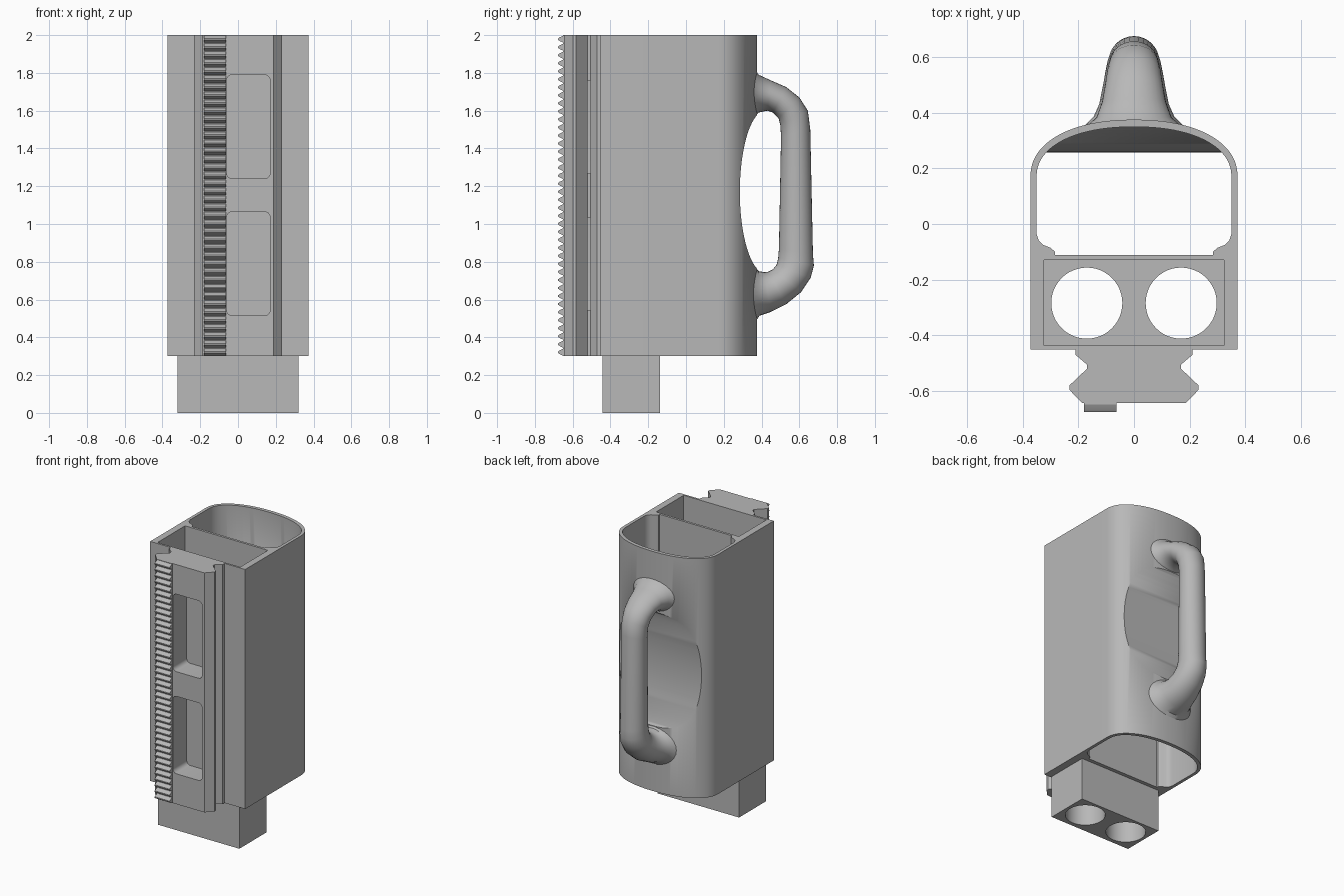
import bpy, bmesh, math

cube = bpy.data.objects.get("Cube")
if cube:
    bpy.data.objects.remove(cube, do_unlink=True)

grey = bpy.data.materials.new("plain grey")
grey.use_nodes = True
grey.diffuse_color = (0.48, 0.48, 0.48, 1)
for node in grey.node_tree.nodes:
    if node.type == 'BSDF_PRINCIPLED':
        node.inputs["Base Color"].default_value = grey.diffuse_color


def add_object(name, bm):
    bmesh.ops.recalc_face_normals(bm, faces=bm.faces)
    mesh = bpy.data.meshes.new(name)
    bm.to_mesh(mesh)
    bm.free()
    mesh.materials.append(grey)
    obj = bpy.data.objects.new(name, mesh)
    bpy.context.collection.objects.link(obj)
    return obj


def prism(name, points, low, high, axis='z'):
    """Extrude a 2D outline along one axis."""
    place = {'z': lambda u, v: (u, v, low),
             'x': lambda u, v: (low, u, v),
             'y': lambda u, v: (u, low, v)}[axis]
    bm = bmesh.new()
    face = bm.faces.new([bm.verts.new(place(u, v)) for u, v in points])
    ext = bmesh.ops.extrude_face_region(bm, geom=[face])
    move = [high - low if a == axis else 0 for a in 'xyz']
    bmesh.ops.translate(bm, vec=move, verts=[g for g in ext['geom'] if isinstance(g, bmesh.types.BMVert)])
    return add_object(name, bm)


def rect(u0, u1, v0, v1):
    return [(u0, v0), (u1, v0), (u1, v1), (u0, v1)]


def rounded_rect(u0, u1, v0, v1, r, n=6):
    corners = [(u1 - r, v1 - r), (u0 + r, v1 - r), (u0 + r, v0 + r), (u1 - r, v0 + r)]
    return [(cu + r * math.cos(a), cv + r * math.sin(a))
            for k, (cu, cv) in enumerate(corners)
            for a in [math.pi / 2 * (k + i / n) for i in range(n + 1)]]


def ellipse(cu, cv, ru, rv, n):
    return [(cu + ru * math.cos(2 * math.pi * i / n), cv + rv * math.sin(2 * math.pi * i / n))
            for i in range(n)]


def bowed_back(a, b, n=40):
    """Rounded back edge, from +x round to -x."""
    p = 2 / 2.2
    pts = []
    for i in range(n + 1):
        c, s = math.cos(math.pi * i / n), math.sin(math.pi * i / n)
        pts.append((math.copysign(a * abs(c) ** p, c), 0.17 + b * abs(s) ** p))
    return pts


def cut(target, *cutters):
    """Subtract the cutters and keep the plain mesh."""
    for c in cutters:
        mod = target.modifiers.new("cut", 'BOOLEAN')
        mod.operation, mod.solver, mod.object = 'DIFFERENCE', 'EXACT', c
    bpy.context.view_layer.update()
    graph = bpy.context.evaluated_depsgraph_get()
    mesh = bpy.data.meshes.new_from_object(target.evaluated_get(graph))
    target.modifiers.clear()
    target.data = mesh


BOTTOM, TOP = 0.3, 2.0

# Cutters: rear chamber with its inward bulge, front chamber, bores, hand recess
hand_recess = prism("hand_recess_cutter", ellipse(0.42, 1.17, 0.135, 0.43, 72), -0.6, 0.6, 'x')
recess_shell = prism("recess_shell_cutter", ellipse(0.42, 1.17, 0.163, 0.455, 72), -0.6, 0.6, 'x')
step = [(0.285, -0.112), (0.285, -0.1), (0.3, -0.086), (0.328, -0.075), (0.343, -0.06), (0.351, -0.035)]
chamber = step + bowed_back(0.351, 0.18) + [(-x, y) for x, y in reversed(step)]
rear_chamber = prism("rear_chamber_cutter", chamber, 0.2, 2.1)
cut(rear_chamber, recess_shell)
front_chamber = prism("front_chamber_cutter", rect(-0.325, 0.325, -0.438, -0.129), 0.33, 2.1)
bores = [prism("bore_cutter", ellipse(x, -0.285, 0.128, 0.128, 48), -0.1, 0.5) for x in (-0.17, 0.17)]
windows = [prism("window_cutter", rounded_rect(-0.06, 0.17, z0, z1, 0.03), -0.8, -0.49, 'y')
           for z0, z1 in ((0.515, 1.065), (1.24, 1.79))]

# Main housing
housing = prism("housing", [(-0.373, -0.452), (0.373, -0.452)] + bowed_back(0.373, 0.206), BOTTOM, TOP)
cut(housing, hand_recess, rear_chamber, front_chamber, *bores)

# Twin-bore plug underneath
plug = prism("bottom_plug", rect(-0.32, 0.32, -0.442, -0.138), 0, 0.31)
cut(plug, *bores)

# Dovetail rail with two pockets on the front
half = [(0.21, -0.445), (0.21, -0.472), (0.17, -0.506), (0.17, -0.522),
        (0.233, -0.582), (0.233, -0.597), (0.187, -0.645)]
rail = prism("front_rail", half + [(-x, y) for x, y in reversed(half)], BOTTOM, TOP)
cut(rail, *windows)

# Toothed rack beside the pockets
teeth = 40
pitch = (TOP - BOTTOM) / teeth
tooth = [(-0.65, 0.06), (-0.669, 0.27), (-0.677, 0.41), (-0.677, 0.59), (-0.669, 0.73), (-0.65, 0.94)]
comb = [(-0.64, BOTTOM), (-0.65, BOTTOM)]
comb += [(y, BOTTOM + (k + t) * pitch) for k in range(teeth) for y, t in tooth]
comb += [(-0.65, TOP), (-0.64, TOP)]
prism("tooth_rack", comb, -0.18, -0.063, 'x')

# Handle: elliptical sections given as outer y, z, inner y, z and half width
sections = [
    (0.352, 1.84, 0.352, 1.56, 0.17), (0.385, 1.79, 0.385, 1.59, 0.135),
    (0.45, 1.76, 0.43, 1.6, 0.115), (0.53, 1.725, 0.46, 1.59, 0.105),
    (0.6, 1.67, 0.49, 1.56, 0.097), (0.645, 1.6, 0.5, 1.52, 0.09),
    (0.658, 1.5, 0.503, 1.46, 0.087), (0.672, 0.84, 0.492, 0.87, 0.09),
    (0.677, 0.78, 0.488, 0.82, 0.092), (0.66, 0.715, 0.48, 0.785, 0.097),
    (0.61, 0.64, 0.46, 0.76, 0.105), (0.53, 0.575, 0.435, 0.747, 0.115),
    (0.45, 0.535, 0.415, 0.745, 0.125), (0.39, 0.515, 0.385, 0.75, 0.145),
    (0.352, 0.46, 0.352, 0.79, 0.18)]
bm = bmesh.new()
rings = []
for oy, oz, iy, iz, w in sections:
    ring = []
    for i in range(32):
        a = 2 * math.pi * i / 32
        t = (1 + math.cos(a)) / 2
        ring.append(bm.verts.new((w * math.sin(a), iy + (oy - iy) * t, iz + (oz - iz) * t)))
    rings.append(ring)
for r, s in zip(rings, rings[1:]):
    for i in range(32):
        j = (i + 1) % 32
        bm.faces.new((r[i], r[j], s[j], s[i]))
bm.faces.new(rings[0])
bm.faces.new(rings[-1])
handle = add_object("handle", bm)

# Remove the cutters, then shade smooth with sharp corners kept
for c in [hand_recess, recess_shell, rear_chamber, front_chamber, *bores, *windows]:
    bpy.data.objects.remove(c, do_unlink=True)
bpy.ops.object.select_all(action='DESELECT')
for obj in bpy.context.collection.objects:
    if obj.type == 'MESH':
        obj.select_set(True)
        bpy.context.view_layer.objects.active = obj
bpy.ops.object.shade_smooth_by_angle(angle=math.radians(35))
